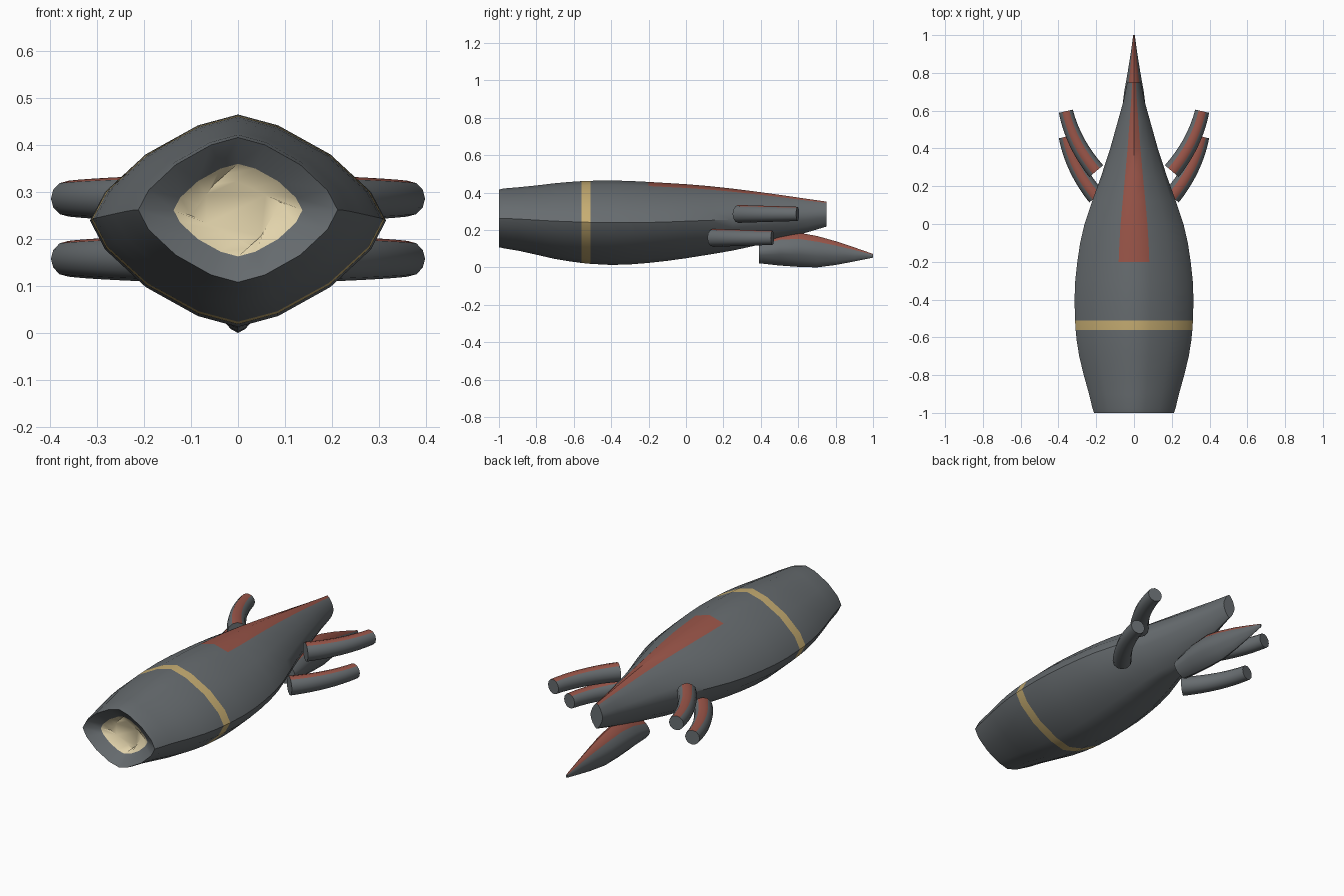
import bpy, bmesh, math
from mathutils import Vector

if "Cube" in bpy.data.objects:
    bpy.data.objects.remove(bpy.data.objects["Cube"])


def material(name, rgb):
    m = bpy.data.materials.new(name)
    m.diffuse_color = (*rgb, 1)
    m.use_nodes = True
    m.node_tree.nodes["Principled BSDF"].inputs["Base Color"].default_value = m.diffuse_color
    return m


GREY = material("slate grey", (0.135, 0.15, 0.16))
RED = material("brick red", (0.32, 0.09, 0.065))
GOLD = material("gold", (0.57, 0.42, 0.17))
CREAM = material("cream", (0.78, 0.67, 0.42))
MATS = [GREY, RED, GOLD, CREAM]


def spow(v, e):
    return math.copysign(abs(v) ** e, v)


def section(y, hw, top, bot, n=16, e=1.36):
    """Soft diamond cross-section, first point at the top."""
    zc, hz = (top + bot) / 2, (top - bot) / 2
    return [Vector((hw * spow(math.sin(a), e), y, zc + hz * spow(math.cos(a), e)))
            for a in (2 * math.pi * i / n for i in range(n))]


def loft(name, rings, rule, angle=40):
    """Skin rings; rule(ring index, side index) gives the material index."""
    bm = bmesh.new()
    n = len(rings[0])
    vs = [[bm.verts.new(p) for p in r] for r in rings]
    for j in range(len(vs) - 1):
        for i in range(n):
            k = (i + 1) % n
            f = bm.faces.new((vs[j][i], vs[j][k], vs[j + 1][k], vs[j + 1][i]))
            f.material_index = rule(j, i)
    for ring, j in ((vs[0], 0), (vs[-1], len(vs) - 2)):
        bm.faces.new(ring).material_index = rule(j, n // 2)
    bmesh.ops.recalc_face_normals(bm, faces=bm.faces)
    me = bpy.data.meshes.new(name)
    bm.to_mesh(me)
    bm.free()
    for m in MATS:
        me.materials.append(m)
    ob = bpy.data.objects.new(name, me)
    bpy.context.collection.objects.link(ob)
    bpy.ops.object.select_all(action='DESELECT')
    ob.select_set(True)
    bpy.context.view_layer.objects.active = ob
    bpy.ops.object.shade_smooth_by_angle(angle=math.radians(angle))
    return ob


# body: y, half width, top, bottom
hull = [(-1.0, .212, .416, .108), (-.975, .22, .422, .102), (-.9, .238, .428, .09),
        (-.8, .266, .438, .068), (-.7, .29, .45, .045), (-.62, .303, .457, .032),
        (-.56, .309, .461, .024), (-.51, .312, .463, .019), (-.4, .315, .465, .013),
        (-.3, .311, .462, .016), (-.2, .30, .457, .024), (-.1, .285, .451, .035),
        (0, .262, .445, .049), (.12, .222, .435, .068), (.25, .175, .421, .09),
        (.4, .126, .402, .123), (.55, .084, .381, .161), (.65, .056, .366, .188),
        (.75, .036, .352, .218)]

# recessed mouth: cream centre twisted into a tilted diamond, then the grey funnel
corners = [Vector(c) for c in ((-.035, -.925, .338), (.09, -.925, .278),
                               (.035, -.925, .182), (-.1, -.925, .25))]
throat = [corners[i // 4].lerp(corners[(i // 4 + 1) % 4], i % 4 / 4) for i in range(16)]
mouth = [throat, section(-.955, .137, .36, .163)]
rings = mouth + [section(*s) for s in hull]


def body_rule(j, i):
    if j == 0:
        return 3
    s = j - 2
    if s == 6:
        return 2
    return 1 if s >= 10 and i in (0, 15) else 0


loft("body", rings, body_rule)

# lower tail cone with a red ridge
tail = [(.39, .062, .14, .022), (.5, .066, .178, .01), (.6, .064, .186, .003),
        (.7, .052, .168, 0), (.8, .034, .14, .013), (.9, .018, .107, .032),
        (1.0, .004, .072, .052)]
loft("tail_cone", [section(*s, n=16, e=1.3) for s in tail],
     lambda j, i: 1 if i in (0, 1, 14, 15) else 0)


# curved side tubes, two per side, red on top
def tube(name, side, dy, z):
    p0, p1, p2 = Vector((.2, .28, z)), Vector((.322, .425, z)), Vector((.361, .597, z))
    out = []
    for s in range(9):
        t = s / 8
        c = p0 * (1 - t) ** 2 + p1 * 2 * t * (1 - t) + p2 * t * t
        d = ((p1 - p0) * (1 - t) + (p2 - p1) * t).normalized()
        across = Vector((d.y, -d.x, 0))
        r = .048 - .01 * t
        ring = []
        for i in range(12):
            a = 2 * math.pi * i / 12
            p = c + across * r * math.sin(a) + Vector((0, 0, r * math.cos(a)))
            ring.append(Vector((side * p.x, p.y + dy, p.z)))
        out.append(ring)
    loft(name, out, lambda j, i: 1 if i in (0, 11) else 0)


for side, label in ((1, "right"), (-1, "left")):
    tube("upper_tube_" + label, side, 0, .286)
    tube("lower_tube_" + label, side, -.135, .158)
